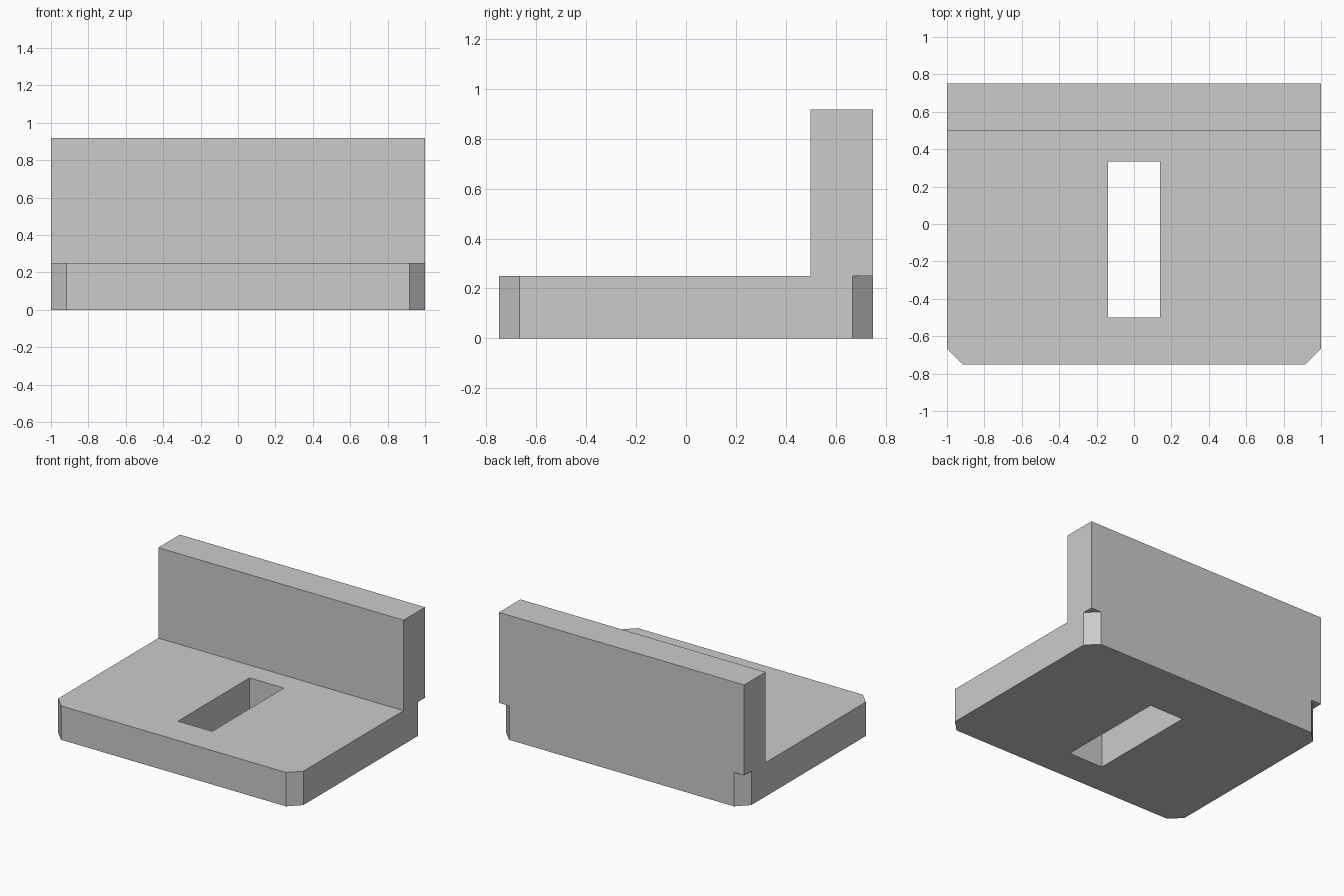
import bpy
import bmesh
from mathutils import Vector

if "Cube" in bpy.data.objects:
    bpy.data.objects.remove(bpy.data.objects["Cube"], do_unlink=True)

HALF_X, HALF_Y = 1.0, 0.75
BASE_H, WALL_H, WALL_FRONT = 0.25, 0.917, 0.5
CHAMFER = 0.083

grey = bpy.data.materials.new("light_grey")
grey.use_nodes = True
colour = (0.6, 0.6, 0.6, 1)
grey.diffuse_color = colour
grey.node_tree.nodes["Principled BSDF"].inputs["Base Color"].default_value = colour


def prism(name, outline, sweep):
    """Extrude a closed 3D outline along a vector."""
    bm = bmesh.new()
    face = bm.faces.new([bm.verts.new(p) for p in outline])
    ext = bmesh.ops.extrude_face_region(bm, geom=[face], use_keep_orig=True)
    verts = [v for v in ext["geom"] if isinstance(v, bmesh.types.BMVert)]
    bmesh.ops.translate(bm, verts=verts, vec=Vector(sweep))
    bmesh.ops.recalc_face_normals(bm, faces=bm.faces[:])
    mesh = bpy.data.meshes.new(name)
    bm.to_mesh(mesh)
    bm.free()
    mesh.materials.append(grey)
    obj = bpy.data.objects.new(name, mesh)
    bpy.context.collection.objects.link(obj)
    return obj


def cut(target, cutter):
    """Subtract a cutter from the target, then discard it."""
    cutter.hide_render = True
    mod = target.modifiers.new("cut", 'BOOLEAN')
    mod.operation = 'DIFFERENCE'
    mod.solver = 'EXACT'
    mod.object = cutter
    bpy.context.view_layer.objects.active = target
    bpy.ops.object.modifier_apply(modifier=mod.name)
    bpy.data.objects.remove(cutter, do_unlink=True)


# L-shaped bracket: base plate and upright back wall in one profile
profile = [(-HALF_Y, 0), (HALF_Y, 0), (HALF_Y, WALL_H),
           (WALL_FRONT, WALL_H), (WALL_FRONT, BASE_H), (-HALF_Y, BASE_H)]
bracket = prism("bracket", [(-HALF_X, y, z) for y, z in profile], (2 * HALF_X, 0, 0))

# Rectangular slot through the base plate
slot = [(-0.14, -0.5), (0.14, -0.5), (0.14, 0.335), (-0.14, 0.335)]
cut(bracket, prism("slot_cutter", [(x, y, -0.1) for x, y in slot], (0, 0, 0.5)))

# Chamfered corners; the rear pair stop beneath the back wall
margin = 0.1
reach = CHAMFER + 2 * margin
for sx in (-1, 1):
    for sy in (-1, 1):
        cx, cy = sx * (HALF_X + margin), sy * (HALF_Y + margin)
        diamond = [(cx + reach, cy), (cx, cy + reach), (cx - reach, cy), (cx, cy - reach)]
        top = BASE_H if sy > 0 else BASE_H + margin
        cut(bracket, prism("corner_cutter", [(x, y, -margin) for x, y in diamond],
                           (0, 0, top + margin)))
